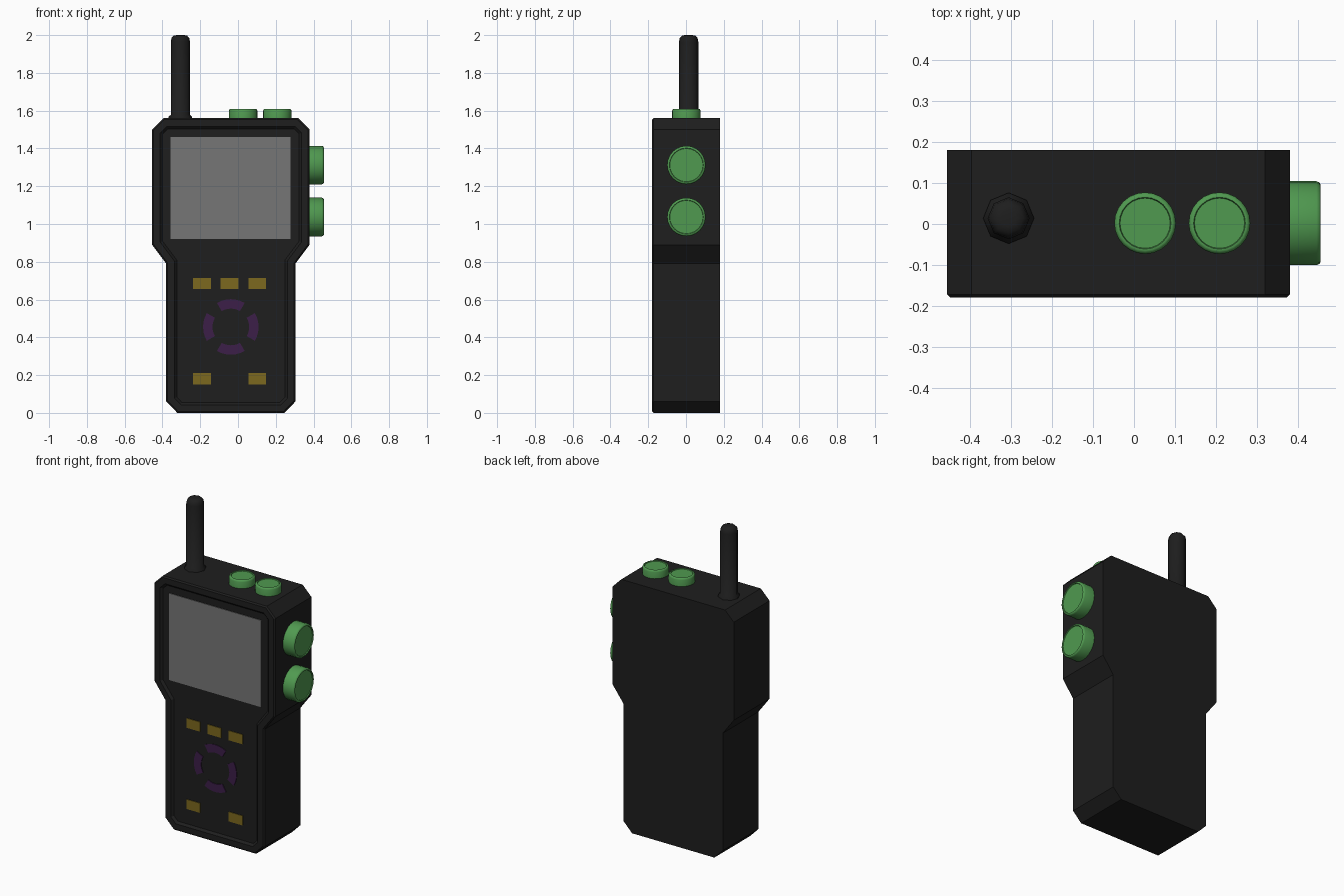
import bpy, bmesh, math
from mathutils import Matrix, Vector

if "Cube" in bpy.data.objects:
    bpy.data.objects.remove(bpy.data.objects["Cube"])

CX = -0.038          # centre line of the body
PANEL_Y = -0.166     # depth of the recessed front panel


def material(name, rgb):
    m = bpy.data.materials.new(name)
    m.diffuse_color = (*rgb, 1)
    m.use_nodes = True
    m.node_tree.nodes["Principled BSDF"].inputs["Base Color"].default_value = m.diffuse_color
    return m


BLACK = material("black_plastic", (0.013, 0.013, 0.013))
GREEN = material("green_rubber", (0.08, 0.32, 0.08))
YELLOW = material("yellow_key", (0.2, 0.14, 0.013))
PURPLE = material("purple_key", (0.045, 0.013, 0.065))
SCREEN = material("screen_grey", (0.18, 0.18, 0.18))


def finish(name, bm, mat, smooth=None):
    bmesh.ops.recalc_face_normals(bm, faces=bm.faces[:])
    me = bpy.data.meshes.new(name)
    bm.to_mesh(me)
    bm.free()
    ob = bpy.data.objects.new(name, me)
    bpy.context.collection.objects.link(ob)
    me.materials.append(mat)
    if smooth:
        bpy.ops.object.select_all(action='DESELECT')
        ob.select_set(True)
        bpy.context.view_layer.objects.active = ob
        bpy.ops.object.shade_smooth_by_angle(angle=math.radians(smooth))
    return ob


def prism(points, y_front, y_back):
    """Extrude an xz outline from y_back to y_front; returns bmesh and front face."""
    bm = bmesh.new()
    front = [bm.verts.new((x, y_front, z)) for x, z in points]
    back = [bm.verts.new((x, y_back, z)) for x, z in points]
    face = bm.faces.new(front)
    bm.faces.new(back[::-1])
    n = len(points)
    for i in range(n):
        j = (i + 1) % n
        bm.faces.new((front[i], back[i], back[j], front[j]))
    bmesh.ops.recalc_face_normals(bm, faces=bm.faces[:])
    return bm, face


def lathe(name, profile, sides, matrix, mat, smooth):
    """Closed solid of revolution around local z from (radius, height) points."""
    bm = bmesh.new()
    rings = [[bm.verts.new(matrix @ Vector((r * math.cos(math.tau * i / sides),
                                            r * math.sin(math.tau * i / sides), h)))
              for i in range(sides)] for r, h in profile]
    for a, b in zip(rings, rings[1:]):
        for i in range(sides):
            j = (i + 1) % sides
            bm.faces.new((a[i], a[j], b[j], b[i]))
    bm.faces.new(rings[0][::-1])
    bm.faces.new(rings[-1])
    return finish(name, bm, mat, smooth)


# Body: mirrored outline, small front chamfer, raised rim, recessed panel
half = [(0.283, 0), (0.342, 0.06), (0.342, 0.79), (0.417, 0.89), (0.417, 1.5), (0.357, 1.56)]
outline = [(CX + x, z) for x, z in half] + [(CX - x, z) for x, z in reversed(half)]
bm, face = prism(outline, -0.171, 0.18)
for thickness, depth in ((0.008, 0.008), (0.035, 0), (0.013, -0.013)):
    bmesh.ops.inset_region(bm, faces=[face], thickness=thickness, depth=depth, use_even_offset=True)
finish("body", bm, BLACK)


# Thin plates lying on the front panel
def plate(name, points, mat, height=0.004):
    bm, _ = prism(points, PANEL_Y - height, PANEL_Y + 0.01)
    finish(name, bm, mat)


def rect(x0, x1, z0, z1):
    return [(x0, z0), (x1, z0), (x1, z1), (x0, z1)]


plate("screen", rect(-0.357, 0.278, 0.92, 1.46), SCREEN)

for x, z in ((-0.19, 0.685), (-0.045, 0.685), (0.102, 0.685), (-0.19, 0.18), (0.102, 0.18)):
    plate("key", rect(x - 0.047, x + 0.047, z - 0.03, z + 0.03), YELLOW)

# Direction pad: four arc shaped keys
for k in range(4):
    angles = [math.radians(90 * k - 30 + 10 * i) for i in range(7)]
    arc = [(CX + r * math.cos(a), 0.455 + r * math.sin(a))
           for r, seq in ((0.147, angles), (0.097, angles[::-1])) for a in seq]
    plate("direction_key", arc, PURPLE)


# Knobs with a rounded lip and a slightly sunken cap
def knob(name, radius, height, matrix):
    profile = [(radius, -0.01), (radius, height - 0.01), (radius - 0.003, height - 0.003),
               (radius - 0.008, height), (radius - 0.012, height), (radius - 0.014, height - 0.005)]
    lathe(name, profile, 24, matrix, GREEN, 40)


for x in (0.027, 0.208):
    knob("top_knob", 0.075, 0.05, Matrix.Translation((x, 0.002, 1.56)))
for z in (1.037, 1.312):
    knob("side_knob", 0.102, 0.075,
         Matrix.Translation((0.379, 0.002, z)) @ Matrix.Rotation(math.pi / 2, 4, 'Y'))

# Antenna with collar and rounded tip
lathe("antenna", [(0.062, -0.01), (0.062, 0.008), (0.051, 0.018), (0.051, 0.405),
                  (0.047, 0.425), (0.036, 0.437), (0.02, 0.44)],
      8, Matrix.Translation((-0.305, 0.014, 1.56)), BLACK, 50)
